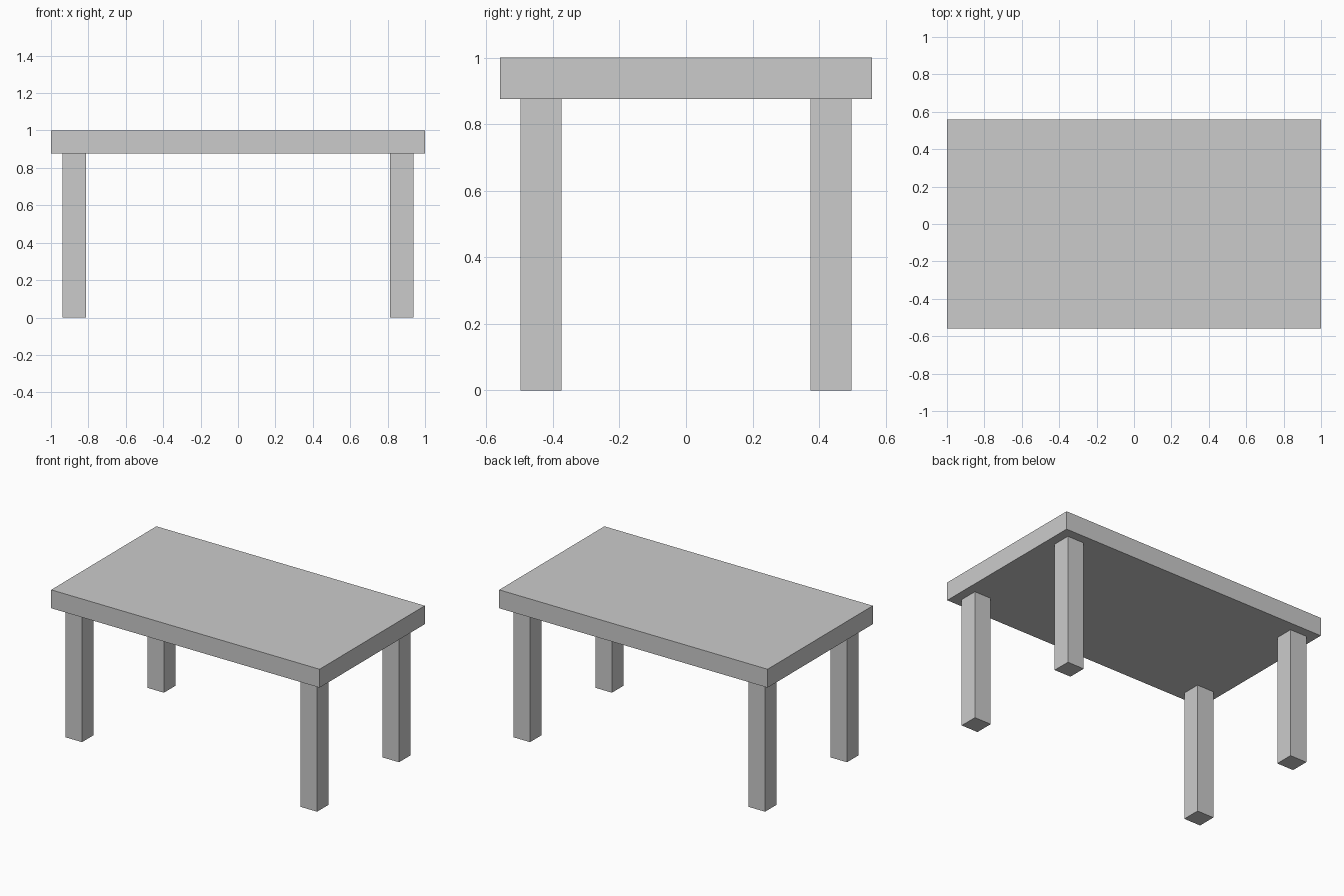
import bpy

if "Cube" in bpy.data.objects:
    bpy.data.objects.remove(bpy.data.objects["Cube"])


def box(name, center, size):
    """Add a box with its dimensions baked into the mesh."""
    bpy.ops.mesh.primitive_cube_add(size=1, location=center)
    obj = bpy.context.object
    obj.name = name
    obj.scale = size
    bpy.ops.object.transform_apply(location=False, rotation=False, scale=True)
    return obj


LENGTH, WIDTH, HEIGHT = 2.0, 1.12, 1.0
THICK = 0.124      # tabletop thickness and leg width
INSET = 0.062      # gap between tabletop edge and leg

# Tabletop
box("tabletop", (0, 0, HEIGHT - THICK / 2), (LENGTH, WIDTH, THICK))

# Four square legs, inset equally from each corner
leg_height = HEIGHT - THICK
leg_x = LENGTH / 2 - INSET - THICK / 2
leg_y = WIDTH / 2 - INSET - THICK / 2
for side, sx in (("left", -1), ("right", 1)):
    for end, sy in (("front", -1), ("back", 1)):
        box(f"{end}_{side}_leg", (sx * leg_x, sy * leg_y, leg_height / 2),
            (THICK, THICK, leg_height))
